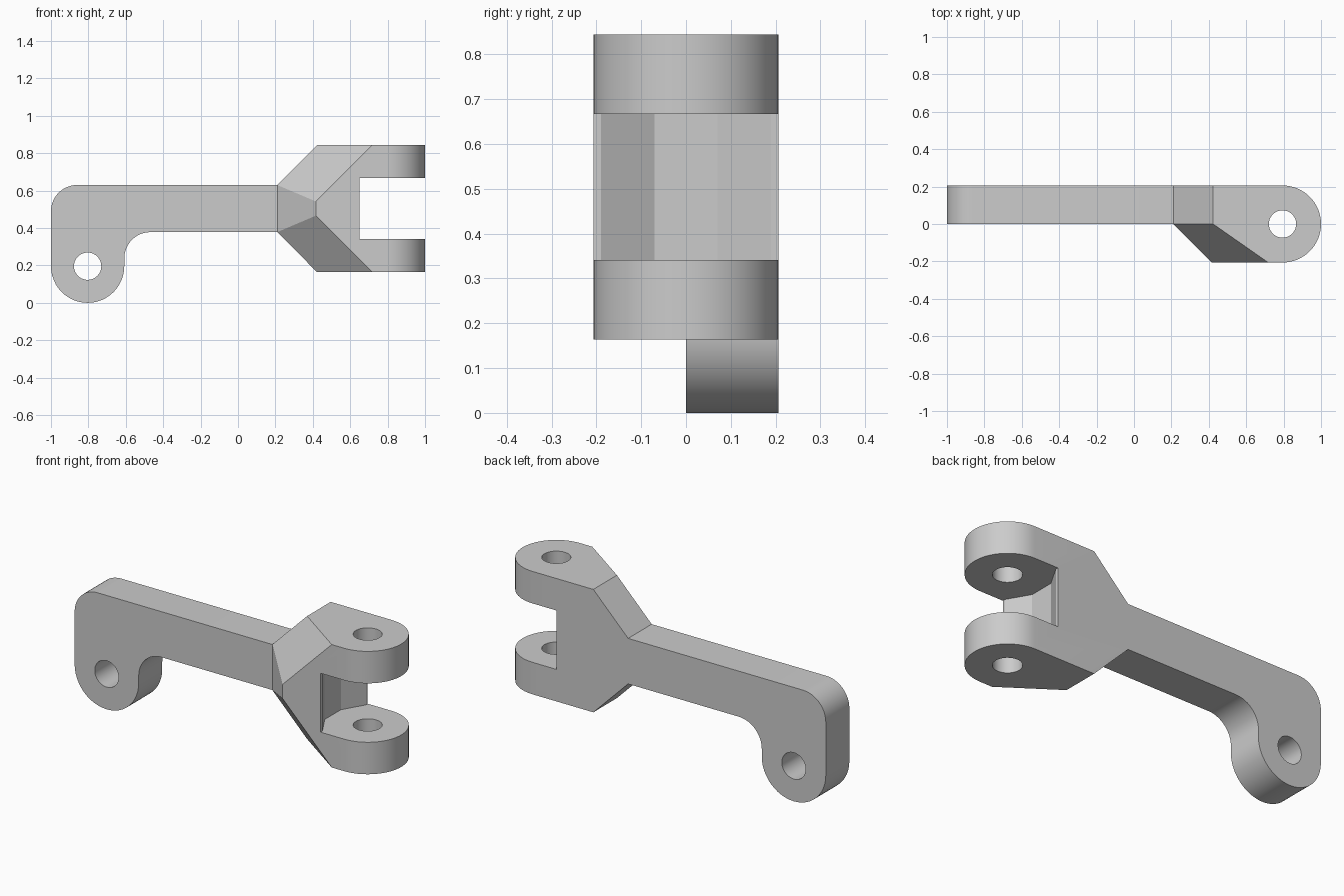
import bpy
import bmesh
from math import sin, cos, pi, radians
from mathutils import Vector

if "Cube" in bpy.data.objects:
    bpy.data.objects.remove(bpy.data.objects["Cube"], do_unlink=True)

grey = bpy.data.materials.new("plain grey")
grey.use_nodes = True
grey.diffuse_color = (0.6, 0.6, 0.6, 1)
grey.node_tree.nodes["Principled BSDF"].inputs["Base Color"].default_value = (0.6, 0.6, 0.6, 1)

HALF = 0.206            # half width of the fork
MID = 0.504             # height of the arm's centre line
RISE, ARM = 0.34, 0.126  # half heights of fork and arm
LUG = Vector((-0.804, 0.196))
PIN = Vector((1 - HALF, 0))


def arc(cx, cy, r, start, end, n=24):
    """Points along an arc, angles in degrees."""
    steps = [radians(start + (end - start) * i / n) for i in range(n + 1)]
    return [(cx + r * cos(a), cy + r * sin(a)) for a in steps]


def finish(name, bm):
    bmesh.ops.recalc_face_normals(bm, faces=bm.faces)
    mesh = bpy.data.meshes.new(name)
    bm.to_mesh(mesh)
    bm.free()
    mesh.materials.append(grey)
    obj = bpy.data.objects.new(name, mesh)
    bpy.context.collection.objects.link(obj)
    return obj


def prism(name, points, axis, low, high):
    """Extrude a flat outline along y (outline in xz) or z (outline in xy)."""
    bm = bmesh.new()
    place = (lambda p: (p[0], low, p[1])) if axis == "y" else (lambda p: (p[0], p[1], low))
    face = bm.faces.new([bm.verts.new(place(p)) for p in points])
    moved = bmesh.ops.extrude_face_region(bm, geom=[face])["geom"]
    shift = Vector((0, high - low, 0)) if axis == "y" else Vector((0, 0, high - low))
    bmesh.ops.translate(bm, vec=shift, verts=[v for v in moved if isinstance(v, bmesh.types.BMVert)])
    return finish(name, bm)


def combine(target, tool, operation):
    mod = target.modifiers.new(operation.lower(), "BOOLEAN")
    mod.operation, mod.object, mod.solver = operation, tool, "EXACT"
    bpy.context.view_layer.objects.active = target
    bpy.ops.object.modifier_apply(modifier=mod.name)
    bpy.data.objects.remove(tool, do_unlink=True)


# Arm with a rounded corner and a hanging lug
r, fillet = LUG.y, 0.14
low, high = MID - ARM, MID + ARM
right = LUG.x + r
outline = arc(LUG.x, LUG.y, r, 180, 360)
outline += arc(right + fillet, low - fillet, fillet, 180, 90, 12)
outline += [(0.21, low), (0.21, high)]
outline += arc(-1 + fillet, high - fillet, fillet, 90, 180, 12)
arm = prism("arm", outline, "y", 0, HALF)
combine(arm, prism("lug_hole", arc(*LUG, 0.073, 0, 345, 47), "y", -1, 1), "DIFFERENCE")

# Fork block: tapered hull with a rounded end, mirrored about the centre line
bm = bmesh.new()
for s in (-1, 1):
    corners = [(0.21, 0, ARM), (0.21, HALF, ARM), (0.423, 0, RISE), (0.423, HALF, RISE),
               (0.718, -HALF, RISE), (0.416, -HALF, 0.038)]
    corners += [(x, y, RISE) for x, y in arc(*PIN, HALF, -90, 90, 32)]
    for x, y, z in corners:
        bm.verts.new((x, y, MID + s * z))
bmesh.ops.convex_hull(bm, input=bm.verts)
bmesh.ops.dissolve_limit(bm, angle_limit=radians(1), verts=bm.verts, edges=bm.edges)
fork = finish("fork", bm)

# Slot with a faceted back, and the pin hole through both prongs
slot = [(1.2, -0.5), (1.2, 0.5), (0.65, 0.5), (0.65, 0.19), (0.58, 0.07),
        (0.58, -0.07), (0.65, -0.19), (0.65, -0.5)]
combine(fork, prism("slot", slot, "z", 0.341, 0.667), "DIFFERENCE")
combine(fork, prism("pin_hole", arc(*PIN, 0.073, 0, 345, 47), "z", -1, 2), "DIFFERENCE")

# Single solid link
combine(arm, fork, "UNION")
arm.name = "forked_link"
bpy.ops.object.select_all(action="DESELECT")
arm.select_set(True)
bpy.context.view_layer.objects.active = arm
bpy.ops.object.shade_smooth_by_angle(angle=radians(20))
